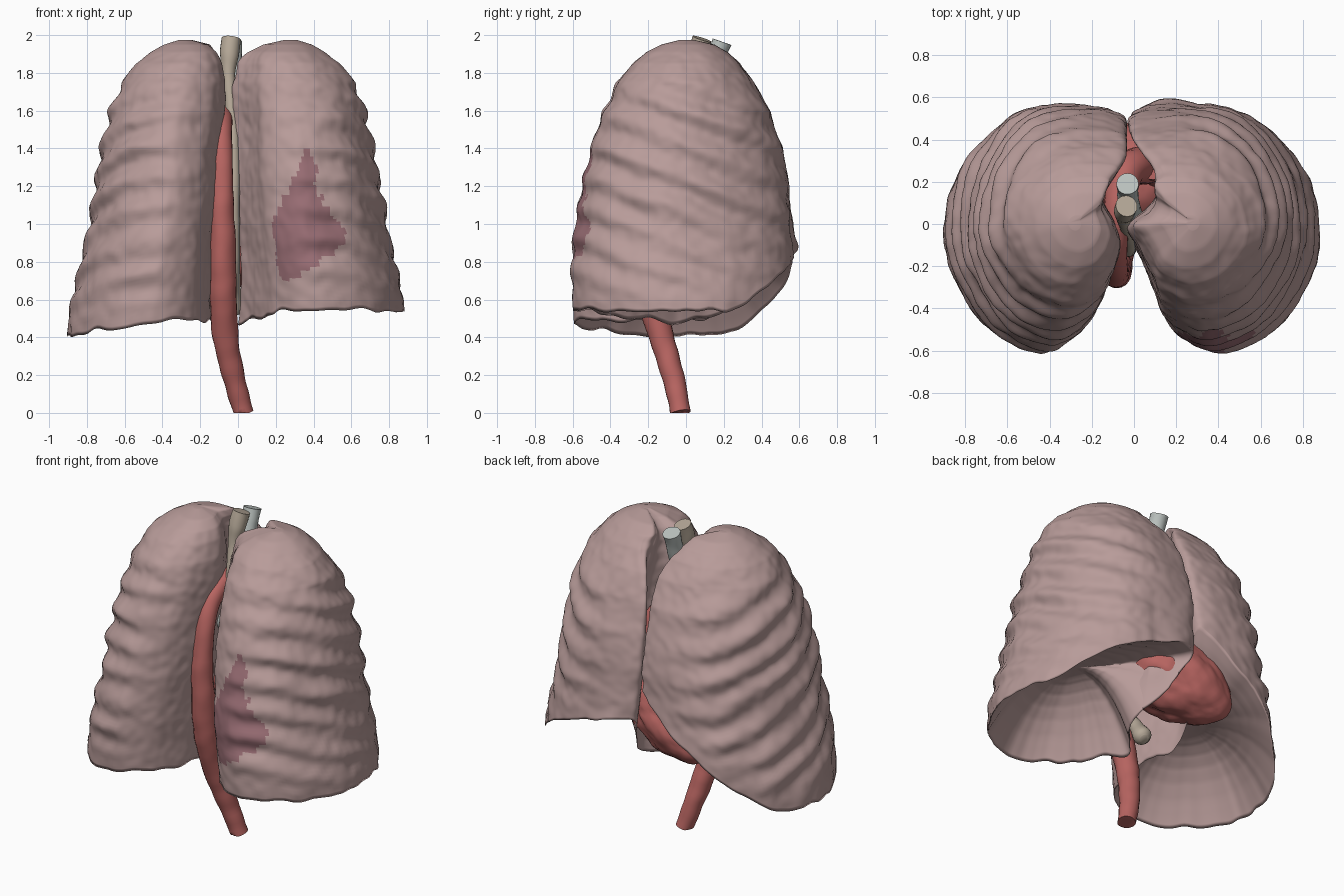
import bpy, bmesh, math
from mathutils import Vector, Matrix, noise

if "Cube" in bpy.data.objects:
    bpy.data.objects.remove(bpy.data.objects["Cube"])


def material(name, rgb):
    m = bpy.data.materials.new(name)
    m.diffuse_color = (*rgb, 1)
    m.use_nodes = True
    m.node_tree.nodes["Principled BSDF"].inputs["Base Color"].default_value = m.diffuse_color
    return m


LUNG = material("lung_pink", (0.48, 0.33, 0.32))
PATCH = material("lung_dark_patch", (0.31, 0.15, 0.17))
RED = material("vessel_red", (0.48, 0.13, 0.12))
BEIGE = material("gullet_beige", (0.46, 0.39, 0.31))
GREY = material("windpipe_grey", (0.50, 0.54, 0.52))


def finish(name, bm, mats):
    bmesh.ops.recalc_face_normals(bm, faces=bm.faces)
    me = bpy.data.meshes.new(name)
    bm.to_mesh(me)
    bm.free()
    ob = bpy.data.objects.new(name, me)
    bpy.context.collection.objects.link(ob)
    for m in mats:
        me.materials.append(m)
    for p in me.polygons:
        p.use_smooth = True
    return ob


def spline(pts, per, closed):
    """Catmull-Rom through points (any dimension)."""
    pts = [Vector(p) for p in pts]
    n, out = len(pts), []
    get = (lambda i: pts[i % n]) if closed else (lambda i: pts[max(0, min(n - 1, i))])
    for i in range(n if closed else n - 1):
        a, b, c, d = (get(i + k) for k in (-1, 0, 1, 2))
        for k in range(per):
            t = k / per
            out.append(0.5 * (2 * b + (c - a) * t + (2 * a - 5 * b + 4 * c - d) * t ** 2
                              + (3 * b - a - 3 * c + d) * t ** 3))
    return out if closed else out + [pts[-1]]


def loft(rings):
    bm = bmesh.new()
    vs = [[bm.verts.new(p) for p in r] for r in rings]
    n = len(vs[0])
    for a, b in zip(vs, vs[1:]):
        for i in range(n):
            bm.faces.new((a[i], a[(i + 1) % n], b[(i + 1) % n], b[i]))
    bm.faces.new(vs[0])
    bm.faces.new(vs[-1])
    return bm


def tube(name, path, mat, sides=20):
    """Round, slightly uneven tube along (x, y, z, radius) points."""
    pts = spline(path, 8, False)
    rings, ref = [], Vector((1, 0, 0))
    for i, p in enumerate(pts):
        d = (pts[min(i + 1, len(pts) - 1)] - pts[max(i - 1, 0)]).to_3d().normalized()
        u = (ref - d * ref.dot(d)).normalized()
        w = d.cross(u)
        ref = u
        ring = []
        for a in (2 * math.pi * k / sides for k in range(sides)):
            o = u * math.cos(a) + w * math.sin(a)
            r = p.w * (1 + .09 * noise.noise((p.to_3d() + o * p.w) * 12))
            q = p.to_3d() + r * o
            ring.append((q.x, q.y, max(0, q.z)))
        rings.append(ring)
    ob = finish(name, loft(rings), [mat])
    bpy.context.view_layer.objects.active = ob
    ob.select_set(True)
    bpy.ops.object.shade_smooth_by_angle(angle=math.radians(50))
    ob.select_set(False)
    return ob


# Lung cross-section: u = inner to outer side, v = front to back
OUTER = [(.35, 1), (.65, .88), (.9, .5), (1, 0), (.96, -.38), (.76, -.82), (.46, -1), (.22, -.84)]
INNER = {-1: [(.1, -.58), (.04, -.25), (.07, .02), (.12, .33), (.01, .65), (0, .95)],
         1: [(.13, -.58), (.04, -.28), (-.04, -.03), (.1, .22), (.12, .45), (.0, .7), (-.02, .95)]}
# Silhouette by height: z, inner x, outer x, front y, back y
LEVELS = [(.35, .09, .90, -.585, .56), (.6, .08, .88, -.60, .57), (.8, .07, .83, -.605, .575),
          (1.0, .06, .785, -.585, .56), (1.2, .05, .755, -.55, .54), (1.4, .05, .72, -.505, .50),
          (1.6, .05, .67, -.435, .44), (1.75, .05, .61, -.36, .36), (1.85, .07, .54, -.28, .28),
          (1.91, .10, .46, -.21, .22), (1.95, .15, .39, -.13, .15), (1.975, .25, .31, -.03, .04)]
TOP = LEVELS[-1][0]


def level(z):
    for a, b in zip(LEVELS, LEVELS[1:]):
        if z <= b[0]:
            t = (z - a[0]) / (b[0] - a[0])
            return [p + (q - p) * t for p, q in zip(a, b)][1:]
    return LEVELS[-1][1:]


def smooth(t):
    t = max(0, min(1, t))
    return t * t * (3 - 2 * t)


def lung(name, s):
    outline = spline(OUTER + INNER[s], 13, True)
    rows = 115
    shift = 0.05 if s > 0 else 0.0

    def edge_z(u, v):
        # Lower rim, rising at the back inner corner over the heart
        wob = 0.03 * noise.noise(Vector((u * 5, v * 5, s * 3)))
        if s > 0:
            rise = smooth((v - .35) / .75)
            return .54 + wob + .4 * rise * (1 - .6 * u) - .06 * smooth(1 - u * 4) * smooth((.6 - v) / .4)
        return .49 - .08 * u * u + wob + .6 * smooth((v - .2) / .8) * (1 - u)

    def point(u, v, k):
        z0 = edge_z(u, v)
        z = z0 + (TOP - z0) * (1 - (1 - k) ** 1.6)
        xi, xo, y0, y1 = level(z)
        xi -= shift * smooth((1.97 - z) / .1)
        x = xi + (xo - xi) * u
        y = (y0 + y1) / 2 + (y1 - y0) / 2 * v
        # Hollows for the heart, the arch and the main artery
        near = (1 - min(1, max(0, u))) ** 4
        x += .11 * near * math.exp(-((y - .2) / .22) ** 2 - ((z - .85) / .3) ** 2)
        arch = smooth((z - 1.0) / .3) * smooth((1.97 - z) / .1)
        x += near * arch * (.1 if s > 0 else .05) * math.exp(-((y - (.26 if s > 0 else .15)) / .12) ** 2)
        if s < 0:
            x += .035 * near * smooth((1.6 - z) / .4) * smooth((.3 - v) / .4)
        # Small lip at the back of one lung
        if s > 0 and v > .5:
            y += .04 * math.exp(-((x - .15) / .09) ** 2 - ((z - .83) / .09) ** 2)
        # Rib ridges sloping down to the back, and fine unevenness
        out = Vector((u - .4, v * .6))
        out = out.normalized() if out.length > .01 else out
        w = smooth((u - .15) / .55) * smooth((1.9 - z) / .3) * smooth((z - z0) / .3)
        q = Vector((x * s, y, z))
        w *= 1 + .8 * noise.noise(q * 4)
        d = .0125 * w * math.sin(2 * math.pi * (z + .38 * y + .05 + .03 * noise.noise(q * 3)) / .178)
        d += (.012 * noise.noise(q * 5) + .006 * noise.noise(q * 18)) * smooth((1.96 - z) / .1)
        return Vector((s * (x + out.x * d), y + out.y * d, z))

    shell = [[point(u, v, k / rows) for u, v in outline] for k in range(rows + 1)]
    # Domed hollow underside
    centre, za = Vector((s * .43, -.03)), (.88 if s > 0 else .80)
    base = []
    for j in range(24, 0, -1):
        f = (j / 24.5) ** 1.2
        h = 1 - (1 - f) ** 2.6
        ring = []
        for p in shell[0]:
            xy = p.to_2d().lerp(centre, f)
            z = p.z + (za - p.z) * h + .012 * math.sin(f * 50) * f * (1 - f)
            ring.append((xy.x, xy.y, z))
        base.append(ring)
    ob = finish(name, loft(base + shell), [LUNG, PATCH])
    # Dark patch on the front of one lung: diamond with a narrow upper tail
    edge = spline([(.70, .22, .24), (.78, .22, .38), (.95, .19, .56), (1.05, .19, .51),
                   (1.2, .26, .42), (1.32, .33, .41), (1.42, .36, .37)], 3, False)
    if s > 0:
        for p in list(ob.data.polygons)[len(base) * len(outline):]:
            c = p.center
            if c.y > -.25 or not .70 < c.z < 1.41 or not .15 < c.x < .6:
                continue
            i = next(i for i, e in enumerate(edge) if e.x > c.z)
            n = .02 * noise.noise(c * 12)
            if edge[i].y + n < c.x < edge[i].z + n:
                p.material_index = 1


lung("left_lung", -1)
lung("right_lung", 1)

# Heart: egg along a slanted axis, narrowing to its tip
bm = bmesh.new()
bmesh.ops.create_icosphere(bm, subdivisions=5, radius=1)
axis = Vector((-.5, .26, -.34)).normalized()
rot = axis.to_track_quat('Z', 'Y').to_matrix().to_4x4()
for v in bm.verts:
    k = 1 - .2 * v.co.z + .1 * noise.noise(v.co * 2) + .04 * noise.noise(v.co * 6)
    v.co = Vector((v.co.x * .235 * k, v.co.y * .235 * k, v.co.z * .36))
bmesh.ops.transform(bm, matrix=Matrix.Translation((-.11, .25, .88)) @ rot, verts=bm.verts)
finish("heart", bm, [RED])

# Main artery: rises along the front, arches back down into the heart
tube("aorta", [(.03, -.03, 0, .054), (-.02, -.065, .18, .058), (-.065, -.13, .4, .067),
               (-.08, -.2, .65, .072), (-.08, -.235, .9, .068), (-.085, -.235, 1.15, .06),
               (-.085, -.19, 1.4, .054), (-.085, -.09, 1.53, .056), (-.08, .07, 1.57, .065),
               (-.03, .25, 1.5, .08), (.05, .28, 1.3, .09), (.02, .26, 1.0, .09)], RED)
# Great vessel beside it
tube("heart_vein", [(.09, .26, 1.45, .05), (.1, .25, 1.2, .06), (.07, .2, .95, .07)], RED)

# Gullet
tube("gullet", [(-.035, .085, 1.98, .052), (-.045, .06, 1.9, .05), (-.05, .03, 1.78, .035),
                (-.035, -.02, 1.6, .03), (-.025, -.07, 1.4, .034), (-.025, -.12, 1.1, .034),
                (-.025, -.1, .8, .036), (-.025, -.01, .65, .04), (-.02, .05, .56, .055),
                (-.02, .07, .53, .03)], BEIGE)

# Windpipe and its two branches
tube("windpipe", [(-.03, .19, 1.965, .052), (-.03, .15, 1.85, .05), (-.02, .08, 1.65, .05),
                  (-.005, .02, 1.45, .052), (0, .01, 1.38, .045)], GREY)
for side, label in ((-1, "left"), (1, "right")):
    tube(label + "_bronchus", [(0, .01, 1.42, .042), (side * .08, .01, 1.33, .038),
                               (side * .18, .0, 1.25, .034), (side * .28, -.02, 1.15, .026)], GREY)
